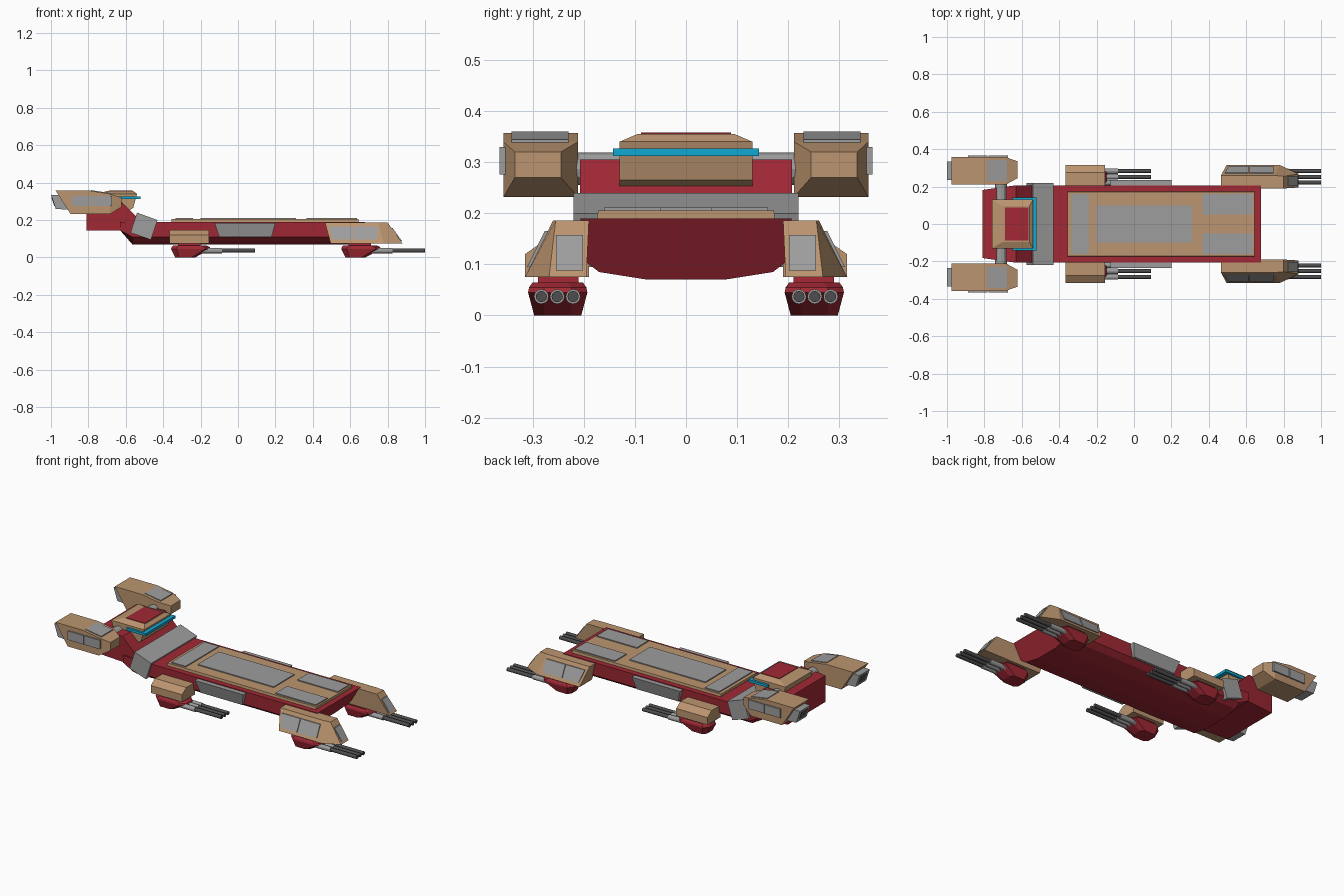
import bpy, bmesh
from math import sin, cos, tau

cube = bpy.data.objects.get("Cube")
if cube:
    bpy.data.objects.remove(cube, do_unlink=True)


def material(name, r, g, b):
    m = bpy.data.materials.new(name)
    m.use_nodes = True
    m.diffuse_color = (r, g, b, 1)
    bsdf = m.node_tree.nodes["Principled BSDF"]
    bsdf.inputs["Base Color"].default_value = (r, g, b, 1)
    bsdf.inputs["Roughness"].default_value = 0.7
    return m


RED = material("hull red", 0.36, 0.022, 0.035)
TAN = material("armour tan", 0.50, 0.30, 0.16)
GREY = material("panel grey", 0.34, 0.34, 0.34)
DARK = material("gun metal", 0.075, 0.075, 0.08)
BLUE = material("window blue", 0.005, 0.40, 0.65)


def loft(name, rings, mat, side=1):
    """Skin closed rings of equal length, with caps; side=-1 mirrors in y."""
    bm = bmesh.new()
    loops = [[bm.verts.new((x, y * side, z)) for x, y, z in r] for r in rings]
    n = len(loops[0])
    for a, b in zip(loops, loops[1:]):
        for i in range(n):
            j = (i + 1) % n
            bm.faces.new((a[i], a[j], b[j], b[i]))
    bm.faces.new(loops[0])
    bm.faces.new(loops[-1])
    bmesh.ops.recalc_face_normals(bm, faces=bm.faces)
    me = bpy.data.meshes.new(name)
    bm.to_mesh(me)
    bm.free()
    me.materials.append(mat)
    ob = bpy.data.objects.new(name, me)
    bpy.context.collection.objects.link(ob)
    return ob


def flat(x0, x1, y0, y1, z):
    return [(x0, y0, z), (x1, y0, z), (x1, y1, z), (x0, y1, z)]


def box(name, x0, x1, y0, y1, z0, z1, mat, side=1):
    return loft(name, [flat(x0, x1, y0, y1, z0), flat(x0, x1, y0, y1, z1)], mat, side)


def prism(name, profile, y0, y1, mat, side=1):
    return loft(name, [[(x, y, z) for x, z in profile] for y in (y0, y1)], mat, side)


def octagon(x0, x1, y0, y1, z, c):
    return [(x0 + c, y0, z), (x1 - c, y0, z), (x1, y0 + c, z), (x1, y1 - c, z),
            (x1 - c, y1, z), (x0 + c, y1, z), (x0, y1 - c, z), (x0, y0 + c, z)]


def rod(name, start, end, r, axis, mat, side=1, n=12):
    """Cylinder along x or y between two points."""
    rings = []
    for p in (start, end):
        ring = []
        for k in range(n):
            u, v = r * cos(tau * k / n), r * sin(tau * k / n)
            ring.append((p[0], p[1] + u, p[2] + v) if axis == "x"
                        else (p[0] + u, p[1], p[2] + v))
        rings.append(ring)
    return loft(name, rings, mat, side)


# Main hull, keel sloping up at the stern
half = [(0.207, 0.19), (0.203, 0.11), (0.17, 0.085), (0.075, 0.07)]
section = half + [(-y, z) for y, z in reversed(half)]


def hull_ring(x, floor=0.0, rake=0.0):
    return [(x - rake * (0.19 - z), y, max(z, floor)) for y, z in section]


loft("hull", [hull_ring(-0.63, 0.145), hull_ring(-0.565), hull_ring(0.68, rake=0.6)], RED)

# Raised stern block, tapering aft
stern = [(-0.81, 0.145), (-0.50, 0.145), (-0.50, 0.19), (-0.545, 0.22),
         (-0.63, 0.305), (-0.81, 0.305)]
stern_block = prism("stern_block", stern, -0.207, 0.207, RED)
for v in stern_block.data.vertices:
    if v.co.x < -0.8:
        v.co.y *= 0.88

# Collar between hull and stern
prism("neck_collar", [(-0.54, 0.24), (-0.43, 0.20), (-0.465, 0.095), (-0.575, 0.132)],
      -0.22, 0.22, GREY)

# Deck and its panels
loft("deck", [flat(-0.355, 0.645, -0.175, 0.175, 0.185),
              flat(-0.355, 0.645, -0.172, 0.172, 0.205)], TAN)
box("deck_panel_rear", -0.335, -0.24, -0.16, 0.16, 0.204, 0.211, GREY)
box("deck_panel_middle", -0.20, 0.31, -0.10, 0.10, 0.204, 0.211, GREY)

# Bridge with window band
loft("bridge", [flat(-0.72, -0.60, -0.13, 0.13, 0.24),
                flat(-0.74, -0.56, -0.13, 0.13, 0.265),
                flat(-0.76, -0.54, -0.13, 0.13, 0.34),
                flat(-0.70, -0.56, -0.095, 0.095, 0.355)], TAN)
box("bridge_roof_panel", -0.69, -0.565, -0.088, 0.088, 0.354, 0.358, RED)
box("bridge_window_nose", -0.545, -0.52, -0.143, 0.143, 0.312, 0.327, BLUE)

# Axle joining the engines
rod("engine_axle", (-0.71, -0.22, 0.287), (-0.71, 0.22, 0.287), 0.032, "y", GREY)

for side, tag in ((-1, "front"), (1, "back")):
    box(f"deck_panel_nose_{tag}", 0.365, 0.635, 0.05, 0.16, 0.204, 0.211, GREY, side)
    box(f"bridge_window_{tag}", -0.65, -0.54, 0.128, 0.143, 0.312, 0.327, BLUE, side)

    # Hull side panel, leaning in towards the keel
    loft(f"hull_side_panel_{tag}", [flat(-0.10, 0.18, 0.18, 0.217, 0.11),
                                    flat(-0.125, 0.20, 0.18, 0.236, 0.185)], GREY, side)

    # Engine pod
    def pod_ring(top_x, low_x, y0, y1, z0, z1):
        return [(low_x, y0, z0), (low_x, y1, z0), (top_x, y1, z1), (top_x, y0, z1)]

    loft(f"engine_pod_{tag}", [pod_ring(-0.975, -0.895, 0.211, 0.357, 0.232, 0.357),
                               pod_ring(-0.79, -0.79, 0.211, 0.357, 0.232, 0.357),
                               pod_ring(-0.685, -0.685, 0.211, 0.357, 0.232, 0.34),
                               pod_ring(-0.622, -0.622, 0.245, 0.335, 0.27, 0.32)], TAN, side)
    prism(f"engine_top_plate_{tag}", [(-0.785, 0.35), (-0.785, 0.36), (-0.68, 0.344), (-0.68, 0.333)],
          0.23, 0.341, GREY, side)
    for k, x in enumerate((-0.888, -0.778)):
        box(f"engine_side_plate_{tag}_{k}", x, x + 0.105, 0.35, 0.365, 0.276, 0.33, GREY, side)

    # Exhaust with dark opening
    prism(f"exhaust_{tag}", [(-1.0, 0.335), (-0.95, 0.335), (-0.90, 0.255), (-0.975, 0.26)],
          0.235, 0.335, GREY, side)
    prism(f"exhaust_opening_{tag}", [(-0.9985, 0.32), (-0.98, 0.32), (-0.965, 0.275), (-0.982, 0.275)],
          0.255, 0.315, DARK, side)

    # Sponson towards the nose
    low = [(0.495, 0.195), (0.495, 0.315), (0.78, 0.315), (0.88, 0.268), (0.88, 0.195)]
    high = [(0.465, 0.19), (0.465, 0.26), (0.75, 0.26), (0.80, 0.255), (0.80, 0.19)]
    loft(f"nose_sponson_{tag}", [[(x, y, 0.075) for x, y in low],
                                 [(x, y, 0.186) for x, y in high]], TAN, side)

    # Plates lying on the sponson's sloped faces
    def slope_y(z):
        return 0.315 - 0.495 * (z - 0.075)

    def slope_x(z):
        return 0.88 - 0.72 * (z - 0.075)

    for k, (x0, x1) in enumerate(((0.487, 0.612), (0.617, 0.745))):
        lean = 0.02 if k == 0 else 0
        loft(f"sponson_side_plate_{tag}_{k}",
             [flat(x0 + lean, x1, slope_y(z) - 0.01, slope_y(z) + 0.006, z) if z < 0.1 else
              flat(x0, x1, slope_y(z) - 0.01, slope_y(z) + 0.006, z) for z in (0.095, 0.165)],
             GREY, side)
    loft(f"sponson_nose_plate_{tag}",
         [flat(slope_x(z) - 0.01, slope_x(z) + 0.006, 0.202, 0.254, z) for z in (0.088, 0.157)],
         GREY, side)

    # Sponson towards the stern
    rear = [(0.19, 0.148), (0.275, 0.148), (0.315, 0.12), (0.315, 0.075), (0.19, 0.075)]
    loft(f"stern_sponson_{tag}", [[(x, y, z) for y, z in rear] for x in (-0.365, -0.155)],
         TAN, side)

    # Triple gun turrets under each sponson
    for cx, place in ((-0.25, "stern"), (0.66, "nose")):
        name = f"{place}_turret_{tag}"
        loft(name, [octagon(cx - 0.085, cx + 0.02, 0.205, 0.297, 0.0, 0.02),
                    octagon(cx - 0.108, cx + 0.105, 0.193, 0.309, 0.045, 0.03),
                    octagon(cx - 0.105, cx + 0.10, 0.195, 0.307, 0.055, 0.03),
                    octagon(cx - 0.095, cx + 0.08, 0.202, 0.30, 0.065, 0.03)], RED, side)
        rod(f"{name}_mount", (cx, 0.252, 0.07), (cx + 0.001, 0.252, 0.07), 0.01, "x", RED, side)
        box(f"{name}_neck", cx - 0.07, cx + 0.05, 0.21, 0.29, 0.06, 0.08, RED, side)
        for k, y in enumerate((0.221, 0.252, 0.283)):
            rod(f"{name}_sleeve_{k}", (cx + 0.04, y, 0.037), (cx + 0.165, y, 0.037),
                0.0145, "x", GREY, side)
            rod(f"{name}_barrel_{k}", (cx + 0.16, y, 0.037), (cx + 0.34, y, 0.037),
                0.011, "x", DARK, side)
